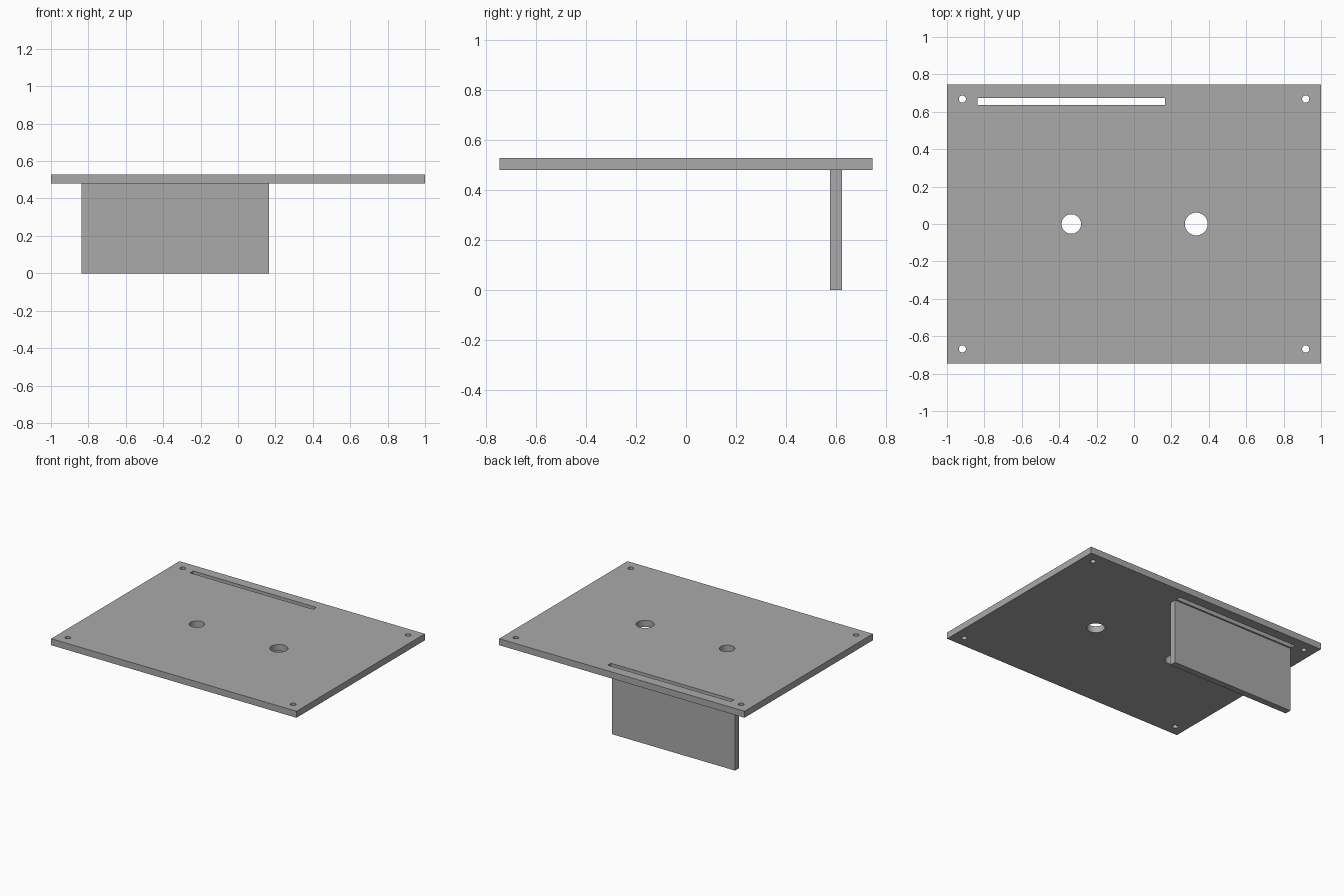
import bpy
from mathutils import Vector

if "Cube" in bpy.data.objects:
    bpy.data.objects.remove(bpy.data.objects["Cube"], do_unlink=True)

GREY = (0.4, 0.4, 0.4, 1)
grey = bpy.data.materials.new("plain grey")
grey.use_nodes = True
grey.diffuse_color = GREY
grey.node_tree.nodes["Principled BSDF"].inputs["Base Color"].default_value = GREY

PLATE_BOTTOM, PLATE_TOP = 0.479, 0.527
SLOT_LEFT, SLOT_RIGHT = -0.837, 0.167


def box(name, low, high):
    low, high = Vector(low), Vector(high)
    bpy.ops.mesh.primitive_cube_add(size=1, location=(low + high) / 2)
    obj = bpy.context.object
    obj.name = name
    obj.scale = high - low
    bpy.ops.object.transform_apply(location=False, rotation=False, scale=True)
    obj.data.materials.append(grey)
    return obj


def hole_cutter(name, x, y, radius):
    bpy.ops.mesh.primitive_cylinder_add(vertices=48, radius=radius, depth=0.3,
                                        location=(x, y, PLATE_TOP))
    obj = bpy.context.object
    obj.name = name
    obj.data.materials.append(grey)
    return obj


# Top plate and the panel hanging beneath it
plate = box("top_plate", (-1, -0.747, PLATE_BOTTOM), (1, 0.747, PLATE_TOP))
box("hanging_panel", (SLOT_LEFT, 0.577, 0), (SLOT_RIGHT, 0.625, PLATE_BOTTOM))

# Openings: long slot, two round holes, four corner screw holes
cutters = [
    box("slot_cutter", (SLOT_LEFT, 0.637, 0.4), (SLOT_RIGHT, 0.673, 0.6)),
    hole_cutter("small_hole_cutter", -0.335, 0, 0.052),
    hole_cutter("large_hole_cutter", 0.333, 0, 0.061),
]
for x in (-0.918, 0.918):
    for y in (-0.668, 0.668):
        cutters.append(hole_cutter("screw_hole_cutter", x, y, 0.019))

for cutter in cutters:
    cut = plate.modifiers.new(cutter.name, "BOOLEAN")
    cut.operation = "DIFFERENCE"
    cut.solver = "EXACT"
    cut.object = cutter
    bpy.context.view_layer.objects.active = plate
    bpy.ops.object.modifier_apply(modifier=cut.name)
    bpy.data.objects.remove(cutter, do_unlink=True)

# Smooth hole walls, sharp edges elsewhere
bpy.ops.object.select_all(action="DESELECT")
plate.select_set(True)
bpy.context.view_layer.objects.active = plate
bpy.ops.object.shade_smooth_by_angle()
